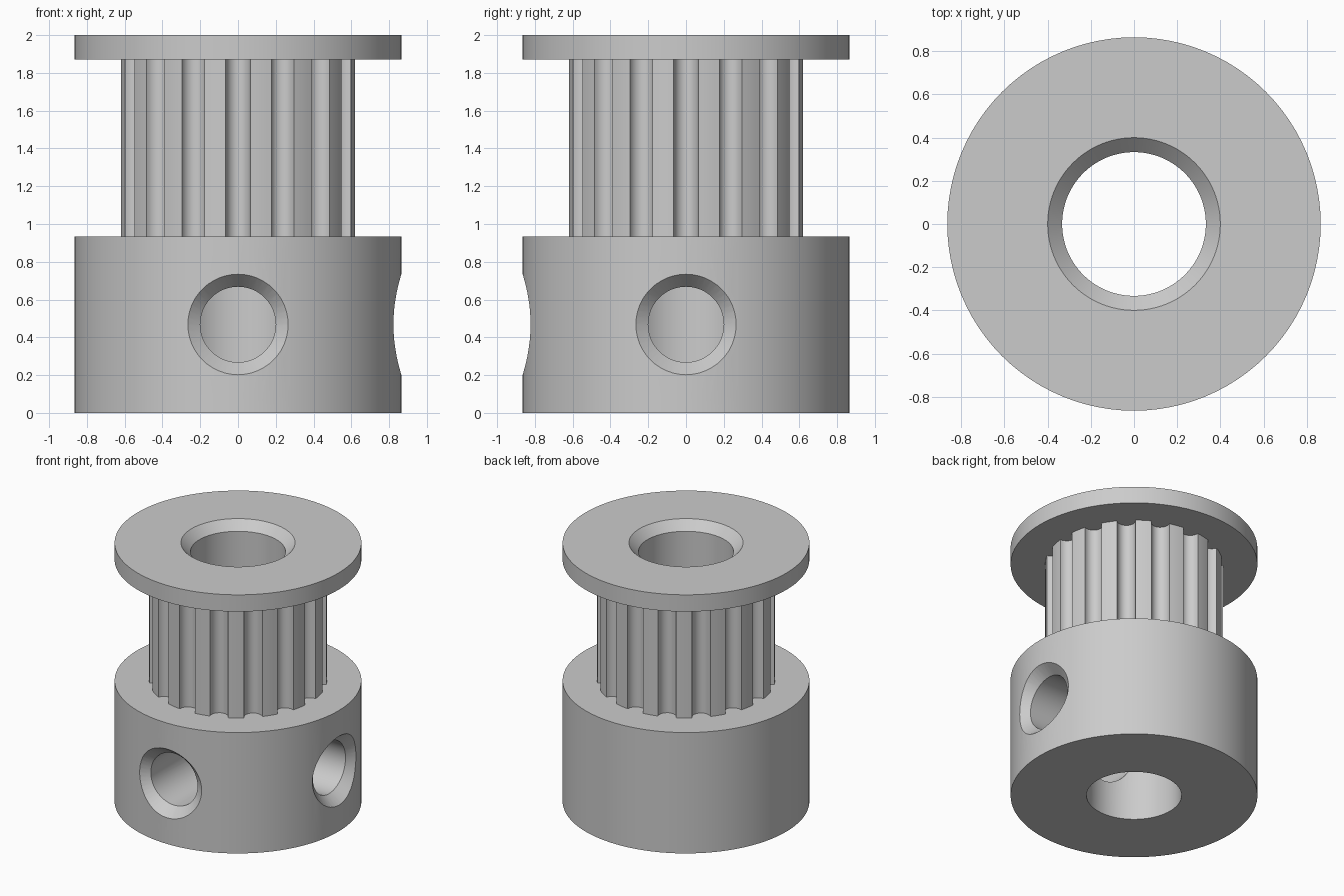
import bpy, bmesh, math
from math import sin, cos, pi, sqrt

cube = bpy.data.objects.get("Cube")
if cube:
    bpy.data.objects.remove(cube, do_unlink=True)

HUB_R, BORE_R, BORE_RIM = 0.865, 0.333, 0.4
HUB_TOP, FLANGE_LOW, TOP = 0.935, 1.87, 2.0
TEETH, TOOTH_R, GROOVE_R, GROOVE_DEPTH = 16, 0.623, 0.065, 0.07
SCREW_Z, SCREW_R, SCREW_RIM, SCREW_SEAT = 0.468, 0.2, 0.267, 0.78
SEGMENTS = 96

metal = bpy.data.materials.new("light grey metal")
metal.use_nodes = True
grey = (0.6, 0.6, 0.6, 1)
metal.diffuse_color = grey
metal.node_tree.nodes["Principled BSDF"].inputs["Base Color"].default_value = grey


def make_object(name, bm):
    bmesh.ops.recalc_face_normals(bm, faces=bm.faces)
    mesh = bpy.data.meshes.new(name)
    bm.to_mesh(mesh)
    bm.free()
    mesh.materials.append(metal)
    obj = bpy.data.objects.new(name, mesh)
    bpy.context.collection.objects.link(obj)
    return obj


def smooth(obj):
    bpy.ops.object.select_all(action='DESELECT')
    obj.select_set(True)
    bpy.context.view_layer.objects.active = obj
    bpy.ops.object.shade_smooth_by_angle(angle=math.radians(30))


def bridge(bm, lower, upper):
    n = len(lower)
    for i in range(n):
        j = (i + 1) % n
        bm.faces.new((lower[i], lower[j], upper[j], upper[i]))


def circle(r, z):
    steps = [2 * pi * i / SEGMENTS for i in range(SEGMENTS)]
    return [(r * cos(a), r * sin(a), z) for a in steps]


def lathe(name, profile):
    """Closed (radius, height) profile turned around the z axis."""
    bm = bmesh.new()
    rings = [[bm.verts.new(p) for p in circle(r, z)] for r, z in profile]
    for i, ring in enumerate(rings):
        bridge(bm, ring, rings[(i + 1) % len(rings)])
    return make_object(name, bm)


def screw_cutter(name, turn):
    """Radial drill with a countersink whose rim follows the hub wall."""
    bm = bmesh.new()
    rings = []
    for radius, reach in ((SCREW_R, 0.1), (SCREW_R, SCREW_SEAT),
                          (SCREW_RIM, None), (SCREW_RIM, 1.0)):
        ring = []
        for i in range(48):
            a = 2 * pi * i / 48
            side, up = radius * cos(a), radius * sin(a)
            out = reach or sqrt((HUB_R + 0.001) ** 2 - side ** 2)
            ring.append(bm.verts.new((out * cos(turn) - side * sin(turn),
                                      out * sin(turn) + side * cos(turn),
                                      SCREW_Z + up)))
        rings.append(ring)
    for lower, upper in zip(rings, rings[1:]):
        bridge(bm, lower, upper)
    bm.faces.new(rings[0])
    bm.faces.new(rings[-1])
    obj = make_object(name, bm)
    obj.hide_render = True
    return obj


# Hub with two set screw holes, at the front and on the left
hub = lathe("hub", [(BORE_R, 0), (HUB_R, 0), (HUB_R, HUB_TOP), (BORE_R, HUB_TOP)])
for label, turn in (("front", -pi / 2), ("left", 0)):
    cutter = screw_cutter(label + "_screw_cutter", turn)
    mod = hub.modifiers.new(label + "_screw_hole", 'BOOLEAN')
    mod.operation, mod.solver, mod.object = 'DIFFERENCE', 'EXACT', cutter
    bpy.context.view_layer.objects.active = hub
    bpy.ops.object.modifier_apply(modifier=mod.name)
    bpy.data.objects.remove(cutter, do_unlink=True)
smooth(hub)

# Toothed barrel: round grooves cut into a cylinder, open where it meets its neighbours
outline = []
half = math.asin(GROOVE_R / TOOTH_R)
edge = TOOTH_R * cos(half)
for t in range(TEETH):
    mid = 2 * pi * t / TEETH
    for i in range(13):
        a = pi * i / 12
        x, y = edge - GROOVE_DEPTH * sin(a), -GROOVE_R * cos(a)
        outline.append((x * cos(mid) - y * sin(mid), x * sin(mid) + y * cos(mid)))
    land = 2 * pi / TEETH - 2 * half
    for i in (1, 2, 3):
        a = mid + half + land * i / 4
        outline.append((TOOTH_R * cos(a), TOOTH_R * sin(a)))
bm = bmesh.new()
bridge(bm, *[[bm.verts.new((x, y, z)) for x, y in outline] for z in (HUB_TOP, FLANGE_LOW)])
smooth(make_object("toothed_barrel", bm))

# Bore wall inside the barrel, facing the axis
bm = bmesh.new()
bridge(bm, *[[bm.verts.new(p) for p in circle(BORE_R, z)] for z in (HUB_TOP, FLANGE_LOW)])
bore = make_object("barrel_bore", bm)
bore.data.flip_normals()
smooth(bore)

# Top flange with a chamfered bore
chamfer = BORE_RIM - BORE_R
smooth(lathe("top_flange", [(BORE_R, FLANGE_LOW), (HUB_R, FLANGE_LOW), (HUB_R, TOP),
                            (BORE_RIM, TOP), (BORE_R, TOP - chamfer)]))
